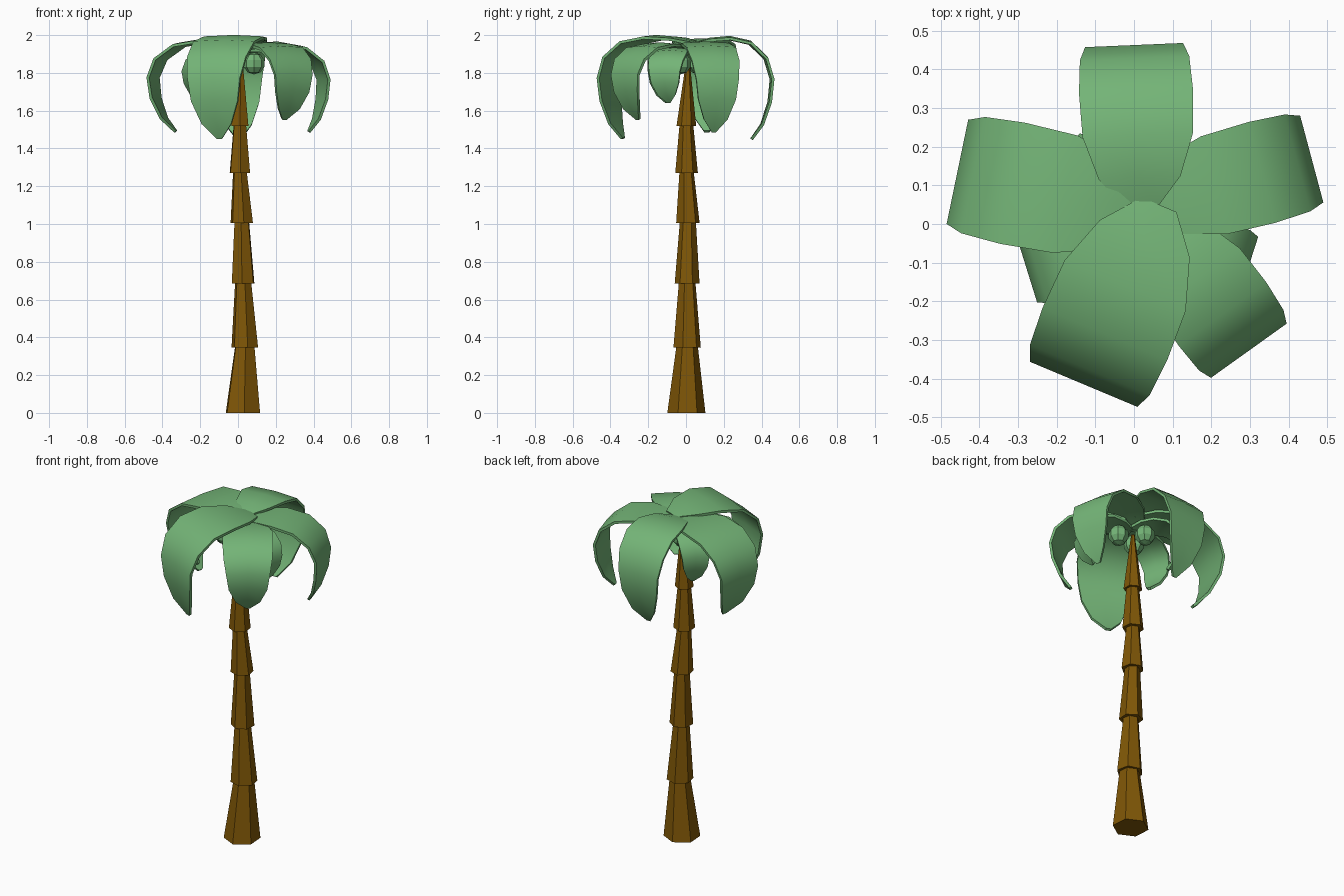
import bpy, bmesh
from math import sin, cos, radians, pi
from mathutils import Vector

if "Cube" in bpy.data.objects:
    bpy.data.objects.remove(bpy.data.objects["Cube"])


def material(name, rgb):
    m = bpy.data.materials.new(name)
    m.diffuse_color = (*rgb, 1)
    m.use_nodes = True
    m.node_tree.nodes["Principled BSDF"].inputs["Base Color"].default_value = m.diffuse_color
    return m


green = material("leaf_green", (0.175, 0.46, 0.185))
brown = material("bark_brown", (0.215, 0.095, 0.002))


def add_object(name, bm, mat):
    me = bpy.data.meshes.new(name)
    bm.to_mesh(me)
    bm.free()
    ob = bpy.data.objects.new(name, me)
    ob.data.materials.append(mat)
    bpy.context.collection.objects.link(ob)
    return ob


# Trunk: stacked six-sided tapered segments
# bottom z, top z, centre x, centre y, bottom radius, top radius, twist
SEGMENTS = [
    (0.00, 0.36, 0.026, 0.002, 0.101, 0.056, 4),
    (0.345, 0.70, 0.036, 0.006, 0.074, 0.044, 12),
    (0.685, 1.02, 0.027, 0.006, 0.066, 0.042, -5),
    (1.005, 1.28, 0.020, 0.010, 0.063, 0.038, 10),
    (1.27, 1.53, 0.010, 0.003, 0.060, 0.036, 4),
    (1.52, 1.86, 0.010, 0.002, 0.052, 0.010, 0),
]
for i, (z0, z1, cx, cy, r0, r1, twist) in enumerate(SEGMENTS):
    bm = bmesh.new()
    rings = []
    # each segment leans toward the next one's centre
    nx, ny = SEGMENTS[i + 1][2:4] if i < 5 else (0.016, 0.010)
    for x, y, z, r in ((cx, cy, z0, r0), (nx, ny, z1, r1)):
        rings.append([bm.verts.new((x + r * cos(k * pi / 3 + pi / 2 + radians(twist)),
                                    y + r * sin(k * pi / 3 + pi / 2 + radians(twist)), z))
                      for k in range(6)])
    for k in range(6):
        j = (k + 1) % 6
        bm.faces.new((rings[0][k], rings[0][j], rings[1][j], rings[1][k]))
    bm.faces.new(rings[0][::-1])
    bm.faces.new(rings[1])
    add_object(f"trunk_segment_{i + 1}", bm, brown)

# Leaf template: reach fraction, height offset, width fraction
LEAF = [(0, 0, .28), (.19, .025, .72), (.45, .035, .97), (.72, .01, 1), (.92, -.07, .96),
        (1, -.18, .86), (.97, -.30, .76), (.87, -.42, .48), (.73, -.50, .08)]


def leaf(name, start, end, z, width, droop, tip=0.75):
    s, e = Vector(start), Vector(end)
    d = e - s
    side = Vector((-d.y, d.x)).normalized()
    bm = bmesh.new()
    rows = []
    for i, (t, dz, w) in enumerate(LEAF):
        if i > 5:  # how far the tip curls back inward
            t = 1 - (1 - t) * (1 - tip) / 0.27
        row = []
        for u in (-0.5, 0, 0.5):
            p = s + d * t + side * (u * w * width)
            row.append(bm.verts.new((p.x, p.y, z + dz * droop - 0.016 * abs(u) * w)))
        rows.append(row)
    for a, b in zip(rows, rows[1:]):
        for k in range(2):
            bm.faces.new((a[k], b[k], b[k + 1], a[k + 1]))
    bm.normal_update()
    bm.faces.ensure_lookup_table()
    if bm.faces[0].normal.z < 0:
        bmesh.ops.reverse_faces(bm, faces=bm.faces)
    ob = add_object(name, bm, green)
    mod = ob.modifiers.new("thickness", 'SOLIDIFY')
    mod.thickness = 0.015
    mod.offset = -1
    bpy.ops.object.select_all(action='DESELECT')
    ob.select_set(True)
    bpy.context.view_layer.objects.active = ob
    bpy.ops.object.modifier_apply(modifier=mod.name)
    bpy.ops.object.shade_smooth_by_angle(angle=radians(40))


# Crown: five large leaves and three small lower ones
leaf("leaf_back", (0.018, 0.04), (0.0, 0.463), 1.96, 0.295, 1.03, 0.74)
leaf("leaf_left", (0.05, 0.03), (-0.457, 0.135), 1.95, 0.32, 0.93, 0.76)
leaf("leaf_right", (0.0, 0.045), (0.460, 0.168), 1.935, 0.27, 0.90, 0.83)
leaf("leaf_front", (0.065, 0.05), (-0.130, -0.415), 1.965, 0.35, 1.03, 0.84)
leaf("leaf_front_right", (0.055, 0.01), (0.297, -0.328), 1.935, 0.28, 0.77, 0.79)
leaf("small_leaf_left", (0.03, -0.03), (-0.275, -0.125), 1.915, 0.19, 0.55)
leaf("small_leaf_right", (0.0, -0.02), (0.295, -0.115), 1.915, 0.20, 0.55)
leaf("small_leaf_back_left", (0.02, 0.0), (-0.19, 0.175), 1.915, 0.18, 0.55)

# Coconuts around the trunk tip: low-poly, flat shaded
for i, (x, y) in enumerate([(0.085, -0.030), (-0.025, 0.065), (-0.05, -0.06)]):
    bm = bmesh.new()
    bmesh.ops.create_uvsphere(bm, u_segments=8, v_segments=5, radius=0.058)
    bmesh.ops.translate(bm, verts=bm.verts, vec=(x, y, 1.85))
    add_object(f"coconut_{i + 1}", bm, green)
